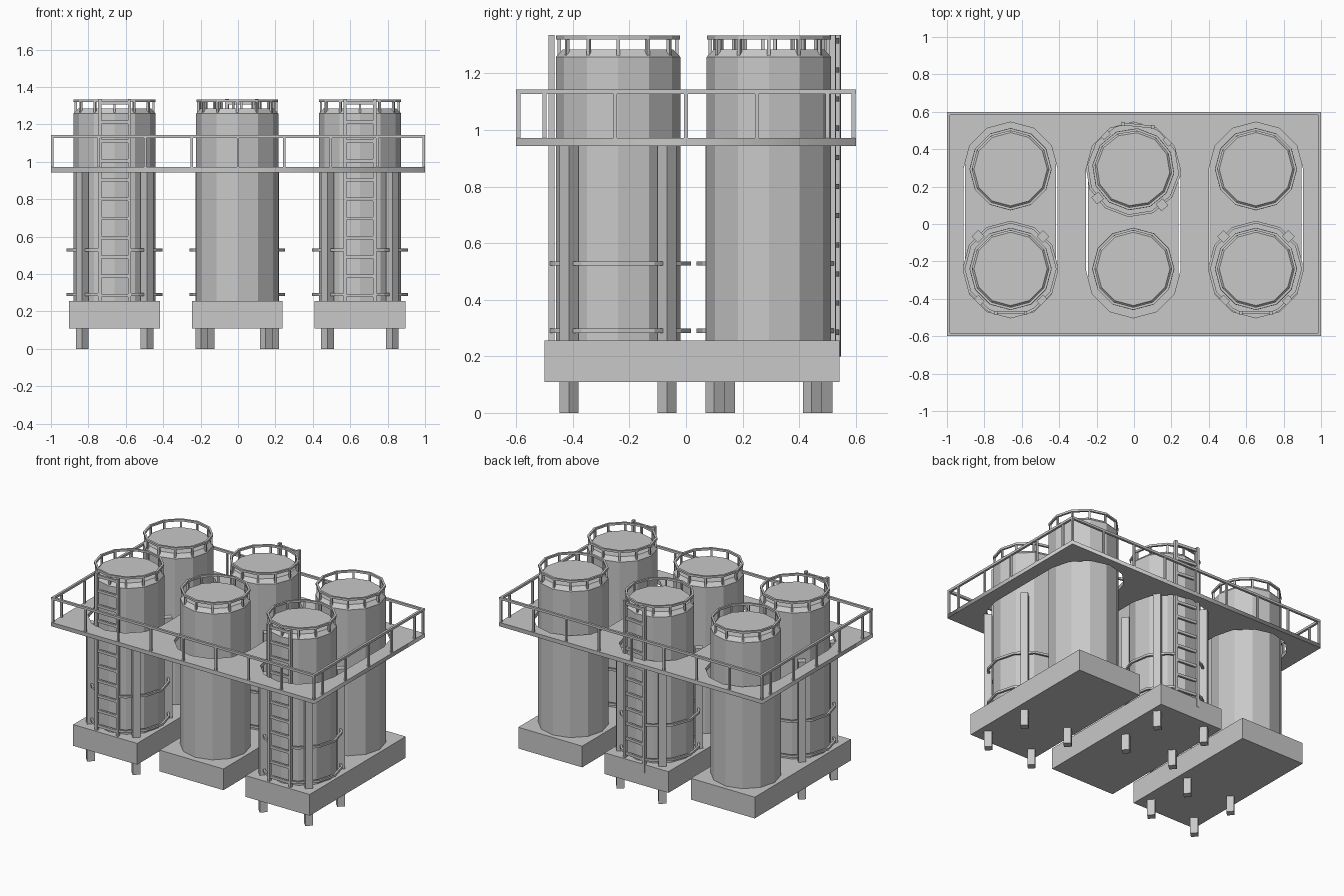
import bpy, bmesh, math
from math import cos, sin, radians, pi
from mathutils import Matrix, Vector

if "Cube" in bpy.data.objects:
    bpy.data.objects.remove(bpy.data.objects["Cube"], do_unlink=True)

grey = bpy.data.materials.new("light_grey")
grey.use_nodes = True
grey.diffuse_color = (0.58, 0.58, 0.58, 1)
grey.node_tree.nodes["Principled BSDF"].inputs["Base Color"].default_value = grey.diffuse_color

COLUMNS = {"right": -0.66, "middle": -0.004, "left": 0.652}   # x of each tank pair
FRONT, BACK = -0.24, 0.293                                    # y of each tank row
SIDES = 12
DECK_BOTTOM, DECK_TOP = 0.944, 0.971


def finish(name, bm, place=Matrix()):
    """Turn a bmesh into a named grey object."""
    bmesh.ops.recalc_face_normals(bm, faces=bm.faces)
    mesh = bpy.data.meshes.new(name)
    bm.to_mesh(mesh)
    bm.free()
    mesh.materials.append(grey)
    obj = bpy.data.objects.new(name, mesh)
    obj.matrix_world = place
    bpy.context.collection.objects.link(obj)
    return obj


def add_box(bm, low, high, turn=0.0):
    """Box between two corners, turned about its own upright axis."""
    low, high = Vector(low), Vector(high)
    matrix = (Matrix.Translation((low + high) / 2) @ Matrix.Rotation(turn, 4, 'Z')
              @ Matrix.Diagonal((*(high - low), 1)))
    bmesh.ops.create_cube(bm, size=1, matrix=matrix)


def add_post(bm, x, y, z0, z1, w, turn=0.0):
    add_box(bm, (x - w / 2, y - w / 2, z0), (x + w / 2, y + w / 2, z1), turn)


def add_band(bm, angles, r, z, width, height, closed):
    """Rectangular bar following an arc around the z axis."""
    half_w, half_h = width / 2, height / 2
    rings = []
    for a in angles:
        section = [(-half_w, -half_h), (half_w, -half_h), (half_w, half_h), (-half_w, half_h)]
        rings.append([bm.verts.new(((r + u) * cos(a), (r + u) * sin(a), z + v)) for u, v in section])
    pairs = list(zip(rings, rings[1:]))
    if closed:
        pairs.append((rings[-1], rings[0]))
    else:
        bm.faces.new(rings[0])
        bm.faces.new(rings[-1])
    for a, b in pairs:
        for i in range(4):
            j = (i + 1) % 4
            bm.faces.new((a[i], a[j], b[j], b[i]))


around = [2 * pi * i / SIDES for i in range(SIDES)]


def build_tank(name, place):
    # Tank shell with a bevelled shoulder
    bm = bmesh.new()
    profile = [(0.22, 0.25), (0.22, 1.258), (0.196, 1.284)]
    rings = [[bm.verts.new((r * cos(a), r * sin(a), z)) for a in around] for r, z in profile]
    for low, high in zip(rings, rings[1:]):
        for i in range(SIDES):
            j = (i + 1) % SIDES
            bm.faces.new((low[i], low[j], high[j], high[i]))
    bm.faces.new(rings[0])
    bm.faces.new(rings[-1])
    finish(name + "_tank", bm, place)

    # Guard rail on the tank top
    bm = bmesh.new()
    add_band(bm, around, 0.212, 1.327, 0.014, 0.014, True)
    for a in around:
        add_post(bm, 0.208 * cos(a), 0.208 * sin(a), 1.255, 1.322, 0.012, a)
    finish(name + "_top_rail", bm, place)


def build_access(name, place):
    # Ladder up the outer side of the tank
    bm = bmesh.new()
    for x in (-0.08, 0.08):
        add_box(bm, (x - 0.009, -0.246, 0.2), (x + 0.009, -0.224, 1.335))
    for i in range(11):
        z = 0.285 + 0.103 * i
        add_box(bm, (-0.075, -0.242, z - 0.009), (0.075, -0.228, z + 0.009))
    finish(name + "_ladder", bm, place)

    # Pipe hoops running from one ladder rail round to the other
    bm = bmesh.new()
    angles = [radians(d) for d in (-71, *range(-60, 241, 30), 251)]
    for z in (0.29, 0.528):
        add_band(bm, angles, 0.25, z, 0.014, 0.015, False)
    finish(name + "_hoops", bm, place)

    # Four support columns standing on the ground
    bm = bmesh.new()
    for i in range(4):
        a = pi / 4 + i * pi / 2
        add_post(bm, 0.245 * cos(a), 0.245 * sin(a), 0, DECK_BOTTOM, 0.048, a)
    finish(name + "_columns", bm, place)


# Tanks, access sets and bases
for side, x in COLUMNS.items():
    for row, y in (("front", FRONT), ("back", BACK)):
        name = side + "_" + row
        place = Matrix.Translation((x, y, 0))
        has_ladder = (side == "middle") == (row == "back")
        if row == "back" and has_ladder:
            place = place @ Matrix.Rotation(radians(174), 4, 'Z')
        build_tank(name, place)
        if has_ladder:
            build_access(name, place)
    bm = bmesh.new()
    add_box(bm, (x - 0.243, -0.5, 0.11), (x + 0.243, 0.543, 0.256))
    finish(side + "_base", bm)

# Deck with a long rounded opening around each pair of tanks
curve = bpy.data.curves.new("deck", 'CURVE')
curve.dimensions = '2D'
curve.fill_mode = 'BOTH'
curve.extrude = (DECK_TOP - DECK_BOTTOM) / 2
outlines = [[(-1, -0.6), (1, -0.6), (1, 0.6), (-1, 0.6)]]
for x in COLUMNS.values():
    half = [radians(30 * i) for i in range(7)]
    outlines.append([(x + 0.252 * cos(a), BACK + 0.252 * sin(a)) for a in half]
                    + [(x - 0.252 * cos(a), FRONT - 0.01 - 0.252 * sin(a)) for a in half])
for points in outlines:
    spline = curve.splines.new('POLY')
    spline.points.add(len(points) - 1)
    spline.use_cyclic_u = True
    for p, (px, py) in zip(spline.points, points):
        p.co = (px, py, 0, 1)
curve.materials.append(grey)
deck = bpy.data.objects.new("deck", curve)
deck.location.z = (DECK_BOTTOM + DECK_TOP) / 2
bpy.context.collection.objects.link(deck)
bpy.ops.object.select_all(action='DESELECT')
deck.select_set(True)
bpy.context.view_layer.objects.active = deck
bpy.ops.object.convert(target='MESH')

# Handrail around the deck edge
bm = bmesh.new()
for s in (-1, 1):
    y, x = s * 0.592, s * 0.992
    add_box(bm, (-1, y - 0.008, 1.127), (1, y + 0.008, 1.143))
    add_box(bm, (x - 0.008, -0.584, 1.127), (x + 0.008, 0.584, 1.143))
    for i in range(9):
        add_post(bm, -0.992 + 0.248 * i, y, DECK_TOP, 1.13, 0.013)
    for i in range(5):
        add_post(bm, x, -0.5 + 0.25 * i, DECK_TOP, 1.13, 0.013)
finish("deck_handrail", bm)
